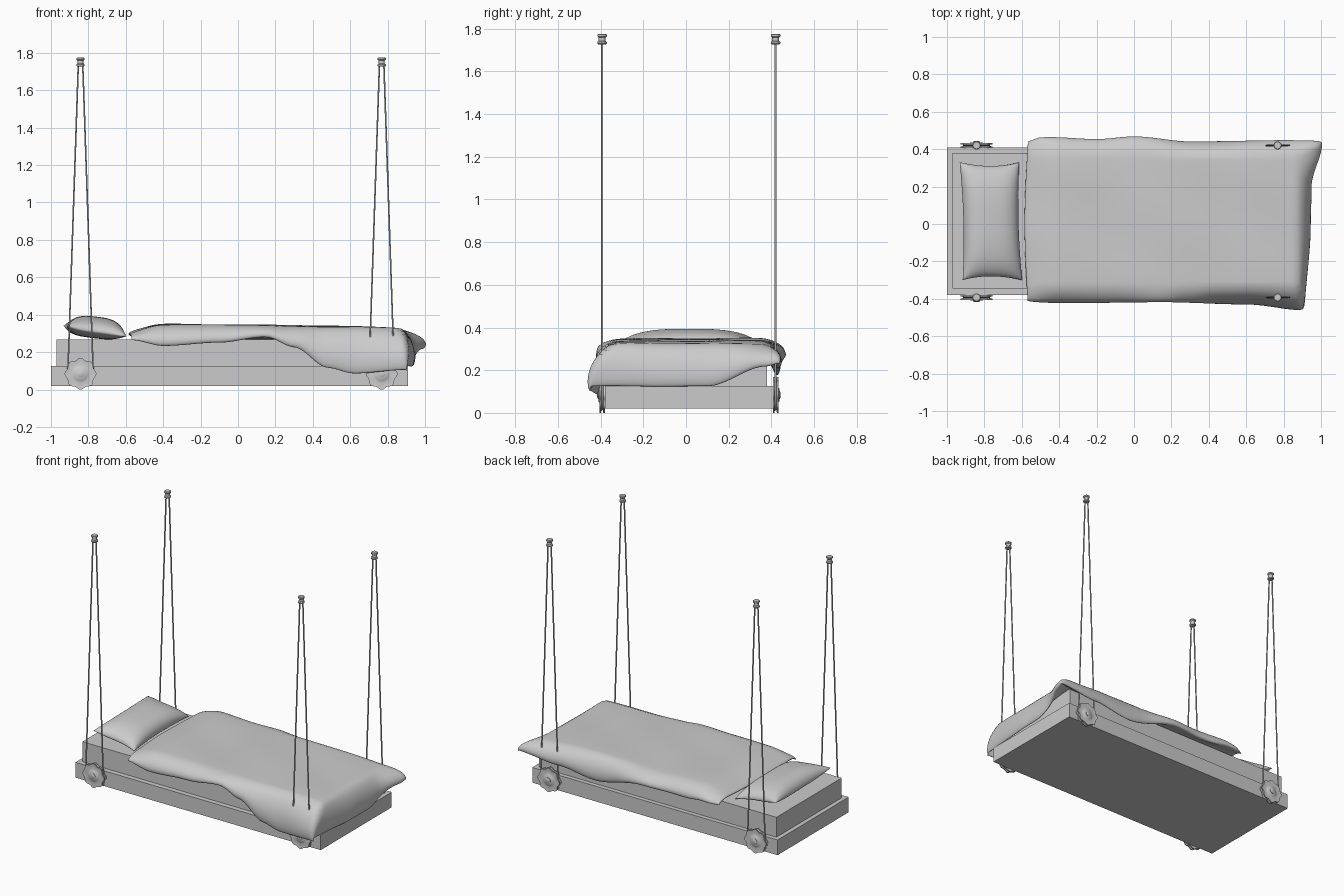
import bpy, bmesh
from math import sin, cos, pi
from mathutils import Vector

if "Cube" in bpy.data.objects:
    bpy.data.objects.remove(bpy.data.objects["Cube"])


def finish(name, bm, smooth=None):
    bmesh.ops.recalc_face_normals(bm, faces=bm.faces)
    me = bpy.data.meshes.new(name)
    bm.to_mesh(me)
    bm.free()
    ob = bpy.data.objects.new(name, me)
    bpy.context.collection.objects.link(ob)
    if smooth:
        bpy.context.view_layer.objects.active = ob
        ob.select_set(True)
        bpy.ops.object.shade_smooth_by_angle(angle=smooth)
        ob.select_set(False)
    return ob


def box(name, lo, hi):
    bm = bmesh.new()
    bmesh.ops.create_cube(bm, size=1)
    for v in bm.verts:
        v.co = Vector([(a + b) / 2 + c * (b - a) for a, b, c in zip(lo, hi, v.co)])
    return finish(name, bm)


def ease(pts, x):
    """Smooth interpolation through (position, value) points."""
    if x <= pts[0][0]:
        return pts[0][1]
    for (a, p), (b, q) in zip(pts, pts[1:]):
        if x <= b:
            t = (x - a) / (b - a)
            return p + (q - p) * t * t * (3 - 2 * t)
    return pts[-1][1]


def puff(name, mid, up, down, power, nu, nv):
    """Closed soft shell: a middle surface thickened to a pinched seam."""
    bm = bmesh.new()
    d = 0.002
    for side, h in ((1, up), (-1, down)):
        grid = []
        for i in range(nu + 1):
            u = sin((2 * i / nu - 1) * pi / 2)
            row = []
            for j in range(nv + 1):
                v = sin((2 * j / nv - 1) * pi / 2)
                n = (mid(u + d, v) - mid(u - d, v)).cross(mid(u, v + d) - mid(u, v - d)).normalized()
                k = (max(0, 1 - abs(u) ** power) * max(0, 1 - abs(v) ** power)) ** 0.5
                row.append(bm.verts.new(mid(u, v) + n * side * h * k))
            grid.append(row)
        for i in range(nu):
            for j in range(nv):
                bm.faces.new((grid[i][j], grid[i + 1][j], grid[i + 1][j + 1], grid[i][j + 1]))
    bmesh.ops.remove_doubles(bm, verts=bm.verts, dist=0.0004)
    return finish(name, bm, 1.4)


def lathe(name, profile, centre, axis, segs=24, lobe=0.0):
    """Revolve (radius, height) points; lobe scallops the widest rings."""
    bm = bmesh.new()
    rings = []
    for r, h in profile:
        ring = []
        for i in range(segs):
            a = 2 * pi * i / segs
            rr = r + (lobe * cos(8 * a) if r > 0.065 else 0)
            p = (rr * cos(a), rr * sin(a), h) if axis == 'z' else (rr * cos(a), h, rr * sin(a))
            ring.append(bm.verts.new(Vector(centre) + Vector(p)))
        rings.append(ring)
    for a, b in zip(rings, rings[1:]):
        for i in range(segs):
            k = (i + 1) % segs
            bm.faces.new((a[i], a[k], b[k], b[i]))
    bm.faces.new(rings[0])
    bm.faces.new(rings[-1])
    return finish(name, bm, 0.6)


# Bed base and mattress
box("bed_base", (-1.0, -0.38, 0.02), (0.91, 0.41, 0.127))
box("mattress", (-0.97, -0.345, 0.127), (0.88, 0.38, 0.267))

# Blanket outline and how far each edge hangs
FRONT_DROP = [(-.57, .03), (-.4, .08), (-.1, .06), (.15, .03), (.3, .08), (.48, .185), (.62, .215), (.9, .19)]
BACK_DROP = [(-.57, .03), (-.3, .06), (0, .05), (.4, .13), (.7, .09), (.95, .06)]
FOOT_DROP = [(-.45, .17), (.1, .17), (.37, .075), (.45, .06)]
FOOT_X = [(-.45, .90), (0, .93), (.2, .935), (.45, 1.0)]
BACK_Y = [(-.57, .44), (-.5, .455), (-.2, .44), (0, .455), (.3, .425), (.95, .435)]
FRONT_Y = [(-.57, -.41), (.2, -.405), (.6, -.415), (.92, -.45)]
TOP_Z = [(-.57, .295), (-.4, .316), (0, .309), (.6, .303), (.9, .294)]


def blanket_mid(u, v):
    s = (u + 1) / 2
    x0 = -0.57 + s / 0.9 * 1.43
    bend = 0.78
    e = max(0, (abs(v) - bend) / (1 - bend))
    inner, edge, drop = (-0.325, ease(FRONT_Y, x0), ease(FRONT_DROP, x0)) if v < 0 \
        else (0.36, ease(BACK_Y, x0), ease(BACK_DROP, x0))
    y = inner * min(abs(v) / bend, 1) + (edge - inner) * sin(e * pi / 2)
    f = max(0, (s - 0.9) / 0.1)
    x = min(x0, 0.86) + (ease(FOOT_X, y) - 0.86) * sin(f * pi / 2) - 0.015 * (1 - s) * cos(4 * y)
    a, b = drop * e ** 1.5, ease(FOOT_DROP, y) * f ** 1.5
    z = ease(TOP_Z, x) + 0.003 * sin(7 * x + 5 * y) * cos(9 * y) - (a ** 8 + b ** 8) ** 0.125
    return Vector((x, y, z))


puff("blanket", blanket_mid, 0.036, 0.034, 8, 84, 64)


# Pillow with drawn-out corners and a raised head edge
def pillow_mid(u, v):
    x = -0.765 + u * (0.147 + 0.012 * v * v) - 0.008 * v * u * u
    y = 0.015 + v * (0.295 + 0.02 * u * u)
    return Vector((x, y, 0.312 - 0.017 * u + 0.012 * u * u * v * v * (1 if u < 0 else -1)))


puff("pillow", pillow_mid, 0.078, 0.038, 3, 32, 40)

# Suspension at the four corners
WHEEL = [(.03, -.017), (.036, -.013), (.05, -.009), (.08, -.013), (.08, -.006), (.064, -.002),
         (.064, .002), (.08, .006), (.08, .013), (.05, .009), (.036, .013), (.03, .017)]
HUB = [(.012, -.023), (.018, -.02), (.018, .02), (.012, .023)]
SPOOL = [(.018, 0), (.022, .003), (.022, .011), (.016, .016), (.016, .032), (.022, .037), (.022, .045), (.018, .048)]
for xn, x in (("head", -0.842), ("foot", 0.768)):
    for yn, y in (("front", -0.393), ("back", 0.42)):
        tag = f"{xn}_{yn}"
        lathe("pulley_" + tag, WHEEL, (x, y, 0.084), 'y', 64, 0.005)
        lathe("pulley_hub_" + tag, HUB, (x, y, 0.084), 'y')
        lathe("ceiling_spool_" + tag, SPOOL, (x, y, 1.727), 'z')
        # Rope looped under the pulley and up to the spool
        cu = bpy.data.curves.new("rope_" + tag, 'CURVE')
        cu.dimensions = '3D'
        cu.bevel_depth = 0.0048
        cu.bevel_resolution = 1
        pts = [(x - 0.012, y, 1.735)]
        pts += [(x - 0.068 * cos(pi * i / 16), y, 0.084 - 0.068 * sin(pi * i / 16)) for i in range(17)]
        pts += [(x + 0.012, y, 1.735)]
        sp = cu.splines.new('POLY')
        sp.points.add(len(pts) - 1)
        for p, c in zip(sp.points, pts):
            p.co = (*c, 1)
        bpy.context.collection.objects.link(bpy.data.objects.new("rope_" + tag, cu))
